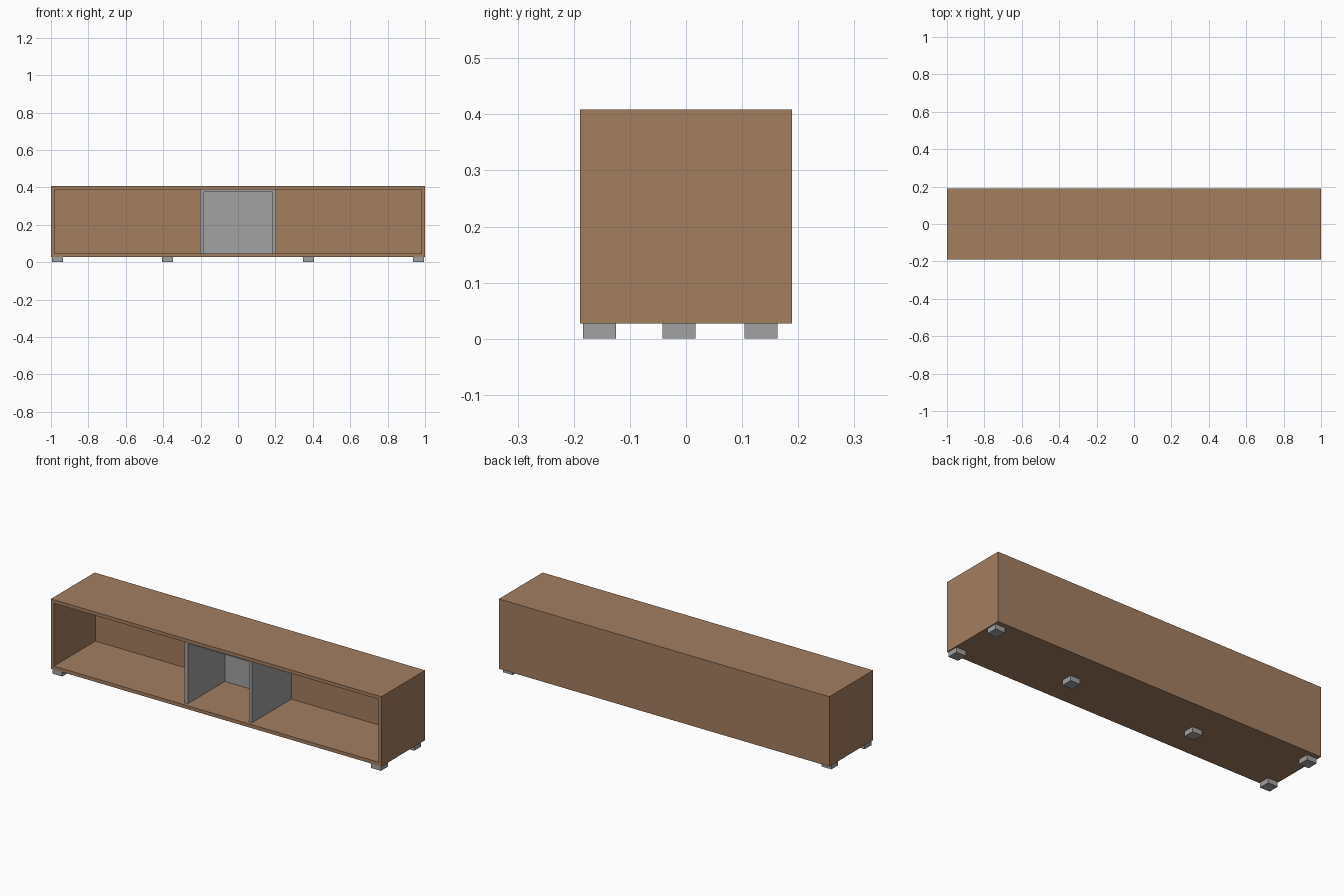
import bpy

if "Cube" in bpy.data.objects:
    bpy.data.objects.remove(bpy.data.objects["Cube"])


def material(name, rgb):
    m = bpy.data.materials.new(name)
    m.diffuse_color = (*rgb, 1.0)
    m.use_nodes = True
    m.node_tree.nodes["Principled BSDF"].inputs["Base Color"].default_value = m.diffuse_color
    return m


wood = material("brown_wood", (0.37, 0.21, 0.118))
grey = material("grey_board", (0.36, 0.36, 0.36))


def box(name, x, y, z, mat):
    """Box given by its (min, max) range on each axis."""
    bpy.ops.mesh.primitive_cube_add(size=1)
    o = bpy.context.object
    o.name = name
    for v in o.data.vertices:
        for i, (lo, hi) in enumerate((x, y, z)):
            v.co[i] = lo if v.co[i] < 0 else hi
    o.data.materials.append(mat)
    return o


T = 0.019                      # board thickness
FRONT, BACK = -0.189, 0.189
Z0, Z1 = 0.027, 0.409          # carcass bottom and top
YB = BACK - T                  # inner face of the back panel
XI = 1.0 - T * 0.95            # inner face of the side panels

# Outer carcass
box("back_panel", (-1, 1), (YB, BACK), (Z0, Z1), wood)
box("top_panel", (-XI, XI), (FRONT, YB), (Z1 - T, Z1), wood)
box("bottom_panel", (-XI, XI), (FRONT, YB), (Z0, Z0 + T), wood)
for side, s in (("left", -1), ("right", 1)):
    box(side + "_side_panel", tuple(sorted((s * XI, s))), (FRONT, YB), (Z0, Z1), wood)

# Grey centre compartment, set back from the front edge
YF = FRONT + T
XC = 0.185
for side, s in (("left", -1), ("right", 1)):
    box(side + "_divider", tuple(sorted((s * XC, s * (XC + T)))), (YF, YB),
        (Z0 + T, Z1 - T), grey)
box("compartment_back", (-XC, XC), (YB - T, YB), (Z0 + T, Z1 - T), grey)
box("compartment_top", (-XC, XC), (YF, YB - T), (Z1 - T - 0.015, Z1 - T), grey)

# Feet: four at the corners, two under the middle
H = 0.0295
for name, px, py in (("front_foot", 0.9645, -0.1545), ("back_foot", 0.9645, 0.1335),
                     ("middle_foot", 0.3775, -0.0125)):
    for side, s in (("left", -1), ("right", 1)):
        box(side + "_" + name, (s * px - H, s * px + H), (py - H, py + H), (0, Z0), grey)
